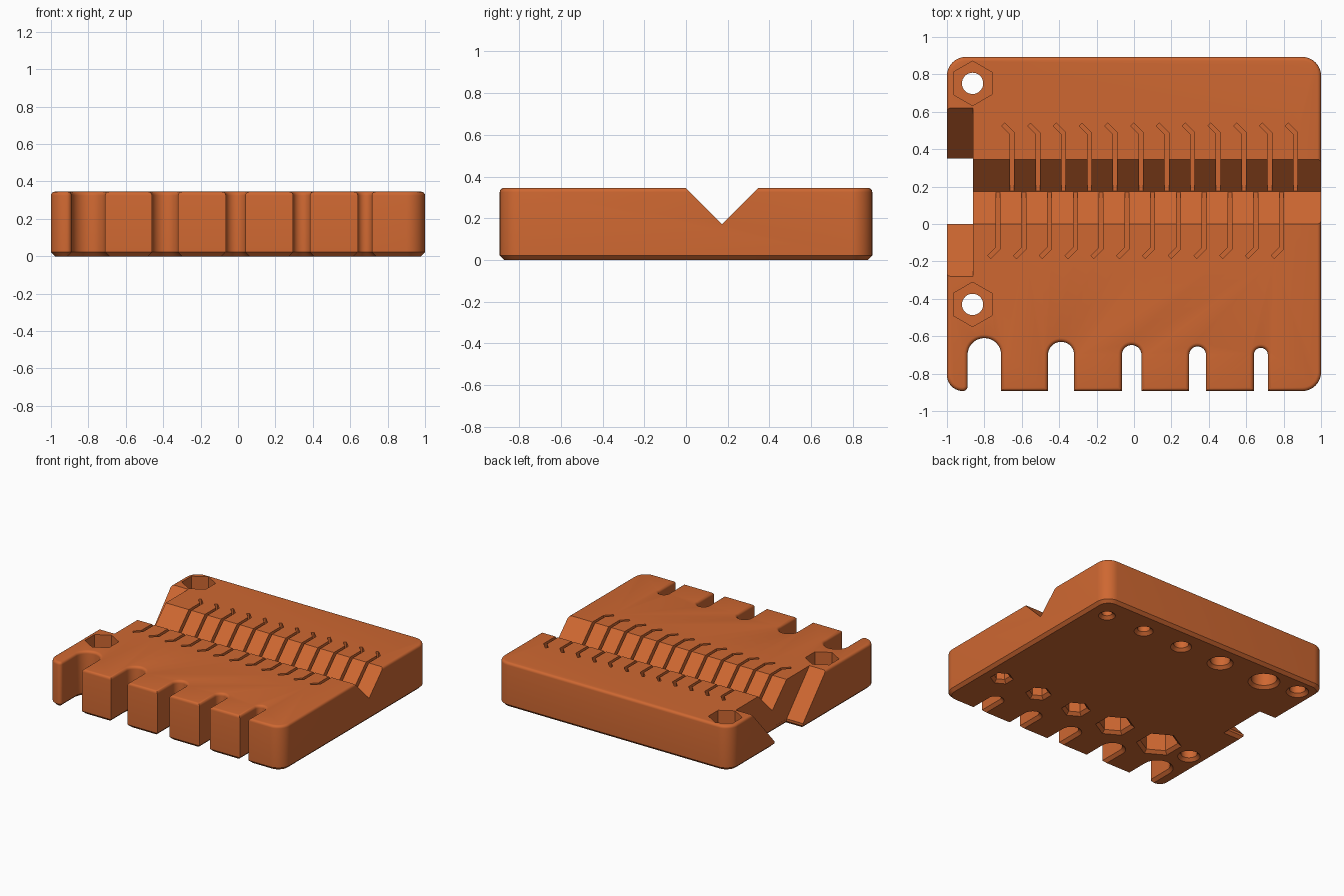
import bpy, bmesh, math
from mathutils import Vector

if "Cube" in bpy.data.objects:
    bpy.data.objects.remove(bpy.data.objects["Cube"])

H, HY, C, F = 0.345, 0.893, 0.022, 0.02   # height, half depth, bottom chamfer, top fillet


def arc(cx, cy, r, a0, a1, n):
    return [(cx + r * math.cos(math.radians(a0 + (a1 - a0) * i / n)),
             cy + r * math.sin(math.radians(a0 + (a1 - a0) * i / n))) for i in range(n + 1)]


def ring(cx, cy, r, n, start=90):
    return arc(cx, cy, r, start, start + 360, n)[:-1]


def inset(pts, d):
    """Mitred inward offset of a counter-clockwise outline."""
    out = []
    for i, p in enumerate(pts):
        p = Vector(p)
        e0 = (p - Vector(pts[i - 1])).normalized()
        e1 = (Vector(pts[(i + 1) % len(pts)]) - p).normalized()
        n0, n1 = Vector((-e0.y, e0.x)), Vector((-e1.y, e1.x))
        out.append(p + (n0 + n1) * (d / (1 + n0.dot(n1))))
    return out


def add_prism(bm, pts, levels):
    """Stack copies of an outline at (z, inset) levels and skin them."""
    rings = [[bm.verts.new((p[0], p[1], z)) for p in inset(pts, d)] for z, d in levels]
    bm.faces.new(rings[0][::-1])
    bm.faces.new(rings[-1])
    n = len(pts)
    for a, b in zip(rings, rings[1:]):
        for i in range(n):
            j = (i + 1) % n
            bm.faces.new((a[i], a[j], b[j], b[i]))


def add_profile(bm, yz, x0, x1):
    """Sweep a counter-clockwise y-z profile along x."""
    a = [bm.verts.new((x0, y, z)) for y, z in yz]
    b = [bm.verts.new((x1, y, z)) for y, z in yz]
    bm.faces.new(a[::-1])
    bm.faces.new(b)
    for i in range(len(yz)):
        j = (i + 1) % len(yz)
        bm.faces.new((a[i], a[j], b[j], b[i]))


def make(name, bm):
    bm.normal_update()
    if bm.calc_volume(signed=True) < 0:
        bmesh.ops.reverse_faces(bm, faces=bm.faces)
    me = bpy.data.meshes.new(name)
    bm.to_mesh(me)
    bm.free()
    ob = bpy.data.objects.new(name, me)
    bpy.context.collection.objects.link(ob)
    return ob


def cut(target, bm):
    cutter = make("cutter", bm)
    cutter.hide_render = True
    mod = target.modifiers.new("cut", 'BOOLEAN')
    mod.operation, mod.solver, mod.object = 'DIFFERENCE', 'EXACT', cutter
    bpy.context.view_layer.update()
    bpy.context.view_layer.objects.active = target
    bpy.ops.object.modifier_apply(modifier=mod.name)
    bpy.data.objects.remove(cutter)


# Plate outline: rounded corners and five front slots
slots = [(-0.80, 0.09), (-0.39, 0.07), (-0.0125, 0.0525), (0.34, 0.045), (0.678, 0.0375)]
outline = arc(-0.915, -HY + 0.085, 0.085, 180, 270, 10)
outline += arc(-0.915, -HY + 0.025, 0.025, 270, 360, 5)[1:]
for i, (x, r) in enumerate(slots):
    if i:
        outline.append((x - r, -HY))
    outline += arc(x, -0.70, r, 180, 0, 18)
    outline.append((x + r, -HY))
outline += arc(0.9, -HY + 0.1, 0.1, 270, 360, 10)
outline += arc(0.9, HY - 0.1, 0.1, 0, 90, 10)
outline += arc(-0.9, HY - 0.1, 0.1, 90, 180, 10)
fillet = [(H - F + F * math.sin(a), F - F * math.cos(a))
          for a in [math.radians(22.5 * k) for k in range(5)]]
bm = bmesh.new()
add_prism(bm, outline, [(0, C), (C, 0)] + fillet)
plate = make("grooved_plate", bm)

# Side opening through the plate, chamfered below
flare = [(-0.02, -C - 0.02), (C, 0)]
bm = bmesh.new()
add_prism(bm, [(-1.3, 0), (-0.86, 0), (-0.86, 0.35), (-1.3, 0.35)], flare + [(0.6, 0)])
cut(plate, bm)

# Sloped flanks of the side opening
bm = bmesh.new()
add_profile(bm, [(0.02, 0.0405), (0.33, 0.0405), (0.351, 0.0405), (0.62, H), (0.62, 0.55),
                 (-0.28, 0.55), (-0.28, H), (-0.001, 0.0405)], -1.25, -0.8597)
cut(plate, bm)

# Long V groove
bm = bmesh.new()
add_profile(bm, [(0.173, 0.172), (0.373, 0.372), (0.373, 0.5), (-0.027, 0.5), (-0.027, 0.372)],
            -0.93, 1.2)
cut(plate, bm)

# Bent wire channels on both sides of the groove
h = 0.011
q, k = h * 0.7071, h * 0.4142
for s, x0, y0, yb in ((1, -0.652, 0.173, 0.485), (-1, -0.727, 0.173, -0.13)):
    bm = bmesh.new()
    for i in range(12):
        x = x0 + i * 0.1378
        ex, ey = x - 0.047, yb + s * 0.047
        pts = [(x + h, y0), (x + h, yb + s * k), (ex + q, ey + s * q),
               (ex - q, ey - s * q), (x - h, yb - s * k), (x - h, y0)]
        add_prism(bm, pts[::s], [(0.175, 0), (0.5, 0)])
    cut(plate, bm)

# Underside pockets: round ones at the back, hexagonal ones nearer the slots
bm = bmesh.new()
hex_radii = (0.135, 0.113, 0.078, 0.067, 0.056)
for x, (_, r), hr in zip((-0.593, -0.192, 0.165, 0.507, 0.843), slots, hex_radii):
    add_prism(bm, ring(x, 0.71, r, 32), flare + [(0.2, 0)])
    add_prism(bm, ring(x, -0.435, hr, 6), flare + [(0.2, 0)])
# Mounting holes right through
for y in (0.752, -0.43):
    add_prism(bm, ring(-0.863, y, 0.057, 32), flare + [(0.5, 0)])
cut(plate, bm)

# Hexagonal nut recesses on top
bm = bmesh.new()
for y in (0.752, -0.43):
    add_prism(bm, ring(-0.863, y, 0.119, 6), [(0.17, 0), (0.5, 0)])
cut(plate, bm)

# Single colour and shading
mat = bpy.data.materials.new("burnt_orange")
mat.diffuse_color = (0.62, 0.137, 0.031, 1)
mat.use_nodes = True
mat.node_tree.nodes["Principled BSDF"].inputs["Base Color"].default_value = mat.diffuse_color
plate.data.materials.clear()
plate.data.materials.append(mat)
for p in plate.data.polygons:
    p.material_index = 0
bpy.ops.object.select_all(action='DESELECT')
plate.select_set(True)
bpy.context.view_layer.objects.active = plate
bpy.ops.object.shade_smooth_by_angle(angle=math.radians(30))
